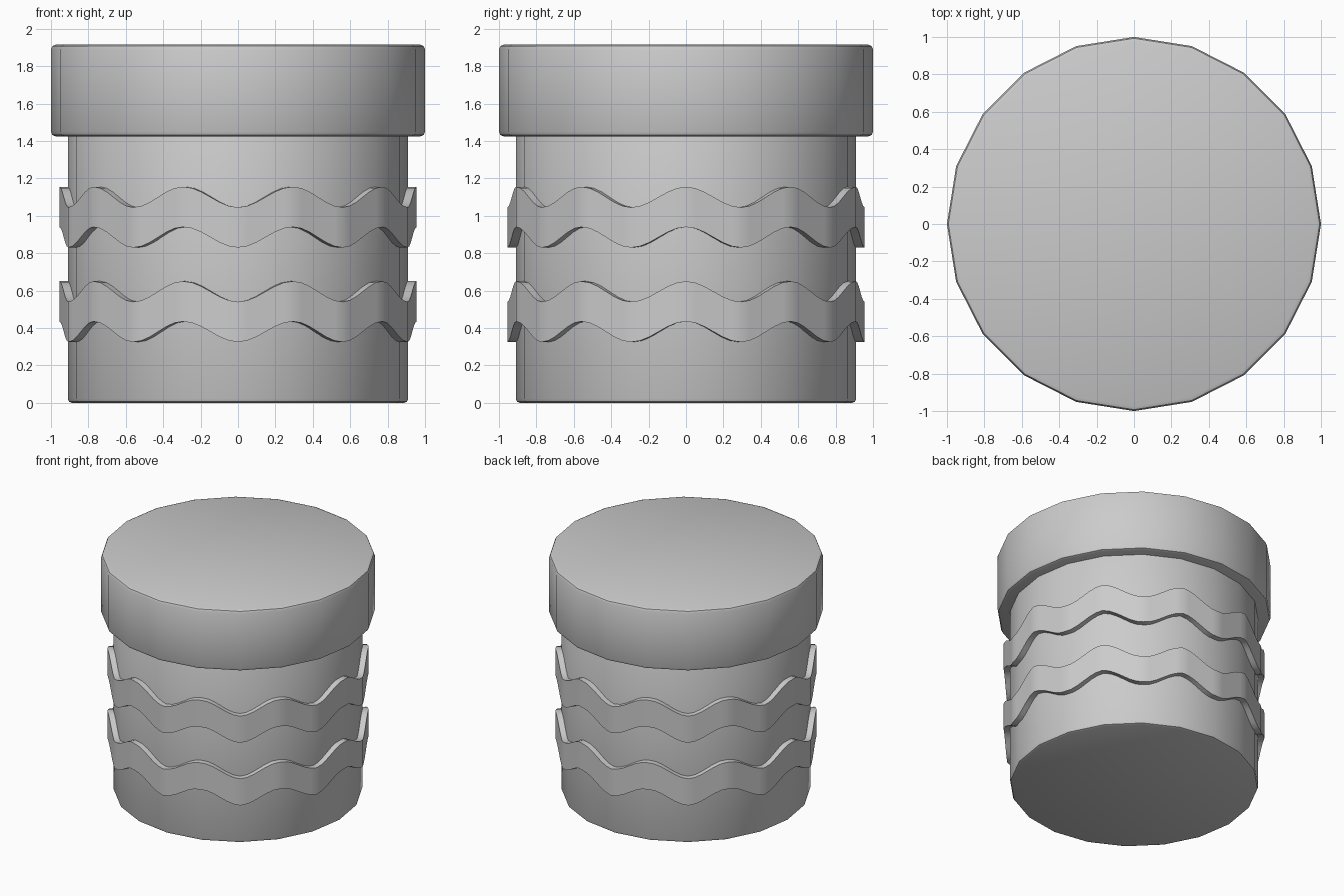
import bpy, bmesh, math

if "Cube" in bpy.data.objects:
    bpy.data.objects.remove(bpy.data.objects["Cube"], do_unlink=True)

SIDES = 20
grey = bpy.data.materials.new("plain grey")
grey.use_nodes = True
colour = (0.6, 0.6, 0.6, 1)
grey.diffuse_color = colour
grey.node_tree.nodes["Principled BSDF"].inputs["Base Color"].default_value = colour


def finish(name, bm):
    bmesh.ops.recalc_face_normals(bm, faces=bm.faces)
    mesh = bpy.data.meshes.new(name)
    bm.to_mesh(mesh)
    bm.free()
    obj = bpy.data.objects.new(name, mesh)
    bpy.context.collection.objects.link(obj)
    mesh.materials.append(grey)
    bpy.ops.object.select_all(action='DESELECT')
    obj.select_set(True)
    bpy.context.view_layer.objects.active = obj
    bpy.ops.object.shade_smooth_by_angle(angle=math.radians(35))
    return obj


def drum(name, radius, bottom, top, bevel):
    """Twenty-sided drum with softened rims."""
    bm = bmesh.new()
    rings = []
    for z in (bottom, top):
        rings.append([bm.verts.new((radius * math.cos(math.tau * i / SIDES),
                                    radius * math.sin(math.tau * i / SIDES), z))
                      for i in range(SIDES)])
    for ring in rings:
        bm.faces.new(ring)
    for i in range(SIDES):
        j = (i + 1) % SIDES
        bm.faces.new((rings[0][i], rings[0][j], rings[1][j], rings[1][i]))
    rims = [e for e in bm.edges if abs(e.verts[0].co.z - e.verts[1].co.z) < 1e-5]
    bmesh.ops.bevel(bm, geom=rims, offset=bevel, segments=2, profile=0.5,
                    affect='EDGES')
    return finish(name, bm)


def wavy_band(name, centre, outer=0.955, inner=0.88, half=0.1075, wave=0.055):
    """Raised band that rises and dips once for every two sides."""
    bm = bmesh.new()
    steps = SIDES * 6
    side = math.tau / SIDES
    loops = []
    for i in range(steps):
        a = math.tau * i / steps
        flat = math.cos(side / 2) / math.cos(a % side - side / 2)
        z = centre + wave * math.cos(a * SIDES / 2)
        loops.append([bm.verts.new((r * flat * math.cos(a), r * flat * math.sin(a), z + h))
                      for r, h in ((inner, -half), (outer, -half),
                                   (outer, half), (inner, half))])
    for i in range(steps):
        a, b = loops[i], loops[(i + 1) % steps]
        for k in range(4):
            m = (k + 1) % 4
            bm.faces.new((a[k], b[k], b[m], a[m]))
    return finish(name, bm)


# Container and cap
drum("jar_body", 0.91, 0.0, 1.46, 0.022)
drum("lid", 1.0, 1.425, 1.915, 0.025)

# Grip bands
wavy_band("lower_band", 0.488)
wavy_band("upper_band", 0.993)
